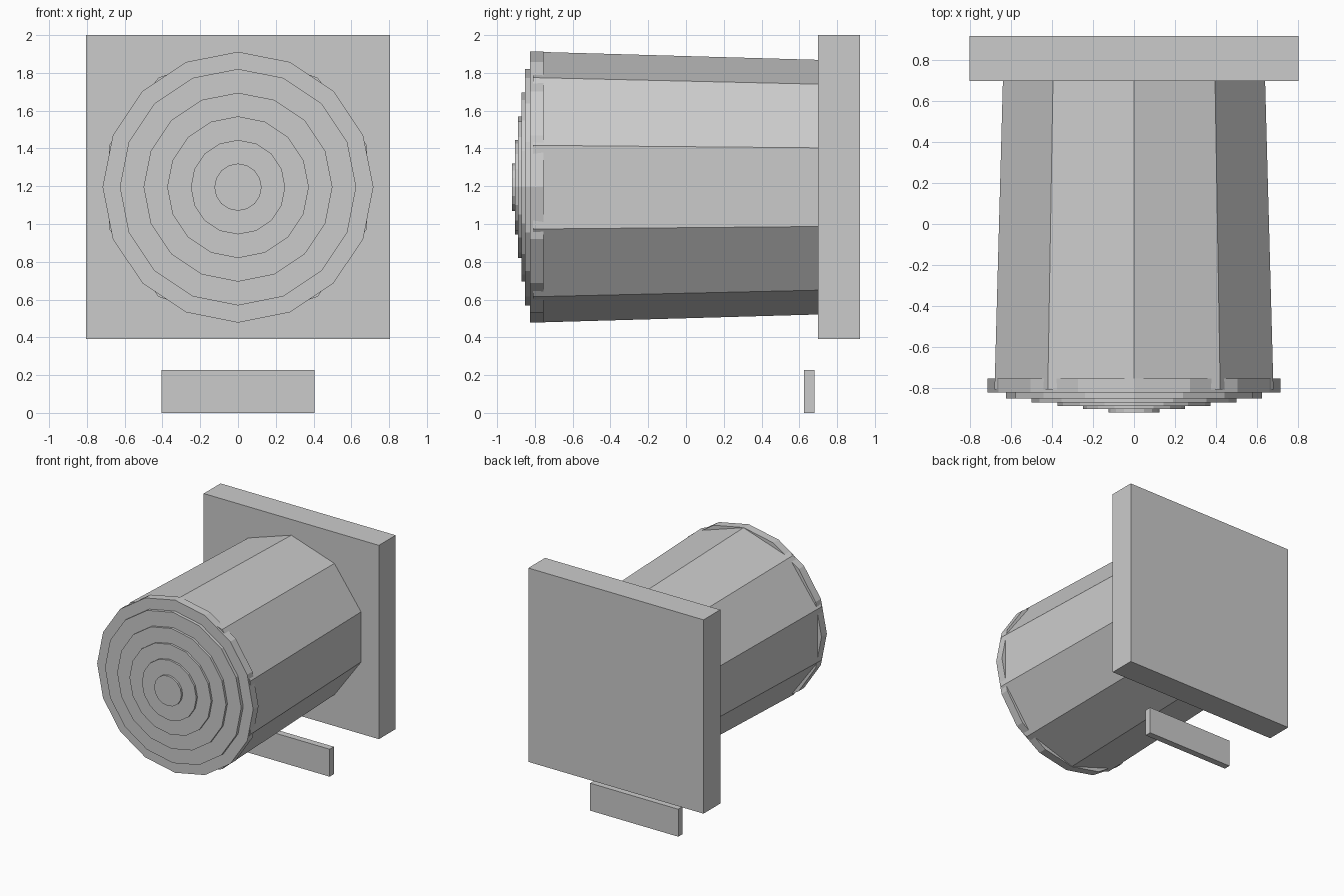
import bpy, bmesh, math
from mathutils import Matrix

if "Cube" in bpy.data.objects:
    bpy.data.objects.remove(bpy.data.objects["Cube"])

AXIS_Z = 1.195  # height of the barrel axis


def finish(name, bm):
    bmesh.ops.recalc_face_normals(bm, faces=bm.faces)
    mesh = bpy.data.meshes.new(name)
    bm.to_mesh(mesh)
    bm.free()
    obj = bpy.data.objects.new(name, mesh)
    bpy.context.collection.objects.link(obj)
    return obj


def box(name, x, y, z):
    bm = bmesh.new()
    bmesh.ops.create_cube(bm, size=1)
    for v in bm.verts:
        v.co = (x[0] + (v.co.x + .5) * (x[1] - x[0]),
                y[0] + (v.co.y + .5) * (y[1] - y[0]),
                z[0] + (v.co.z + .5) * (z[1] - z[0]))
    return finish(name, bm)


def drum(name, sides, front, back):
    """Prism along y; front and back are (y, radius), one corner at the top."""
    bm = bmesh.new()
    rings = []
    for y, r in (front, back):
        rings.append([bm.verts.new((r * math.sin(2 * math.pi * i / sides), y,
                                    AXIS_Z + r * math.cos(2 * math.pi * i / sides)))
                      for i in range(sides)])
    a, b = rings
    bm.faces.new(a)
    bm.faces.new(b)
    for i in range(sides):
        j = (i + 1) % sides
        bm.faces.new((a[i], a[j], b[j], b[i]))
    return finish(name, bm)


# Square back board and the small plate below it
box("back_board", (-.805, .805), (.70, .92), (.39, 2.0))
box("lower_plate", (-.405, .405), (.625, .68), (0, .228))

# Tapered ten-sided barrel
drum("barrel", 10, (-.81, .717), (.70, .674))

# Stepped sixteen-sided front discs
steps = [(.717, -.825), (.626, -.852), (.50, -.872),
         (.375, -.889), (.25, -.905), (.125, -.922)]
for n, (radius, y) in enumerate(steps):
    back = -.755 if n == 0 else steps[n - 1][1]
    drum(f"front_disc_{n + 1}", 16, (y, radius), (back, radius))
